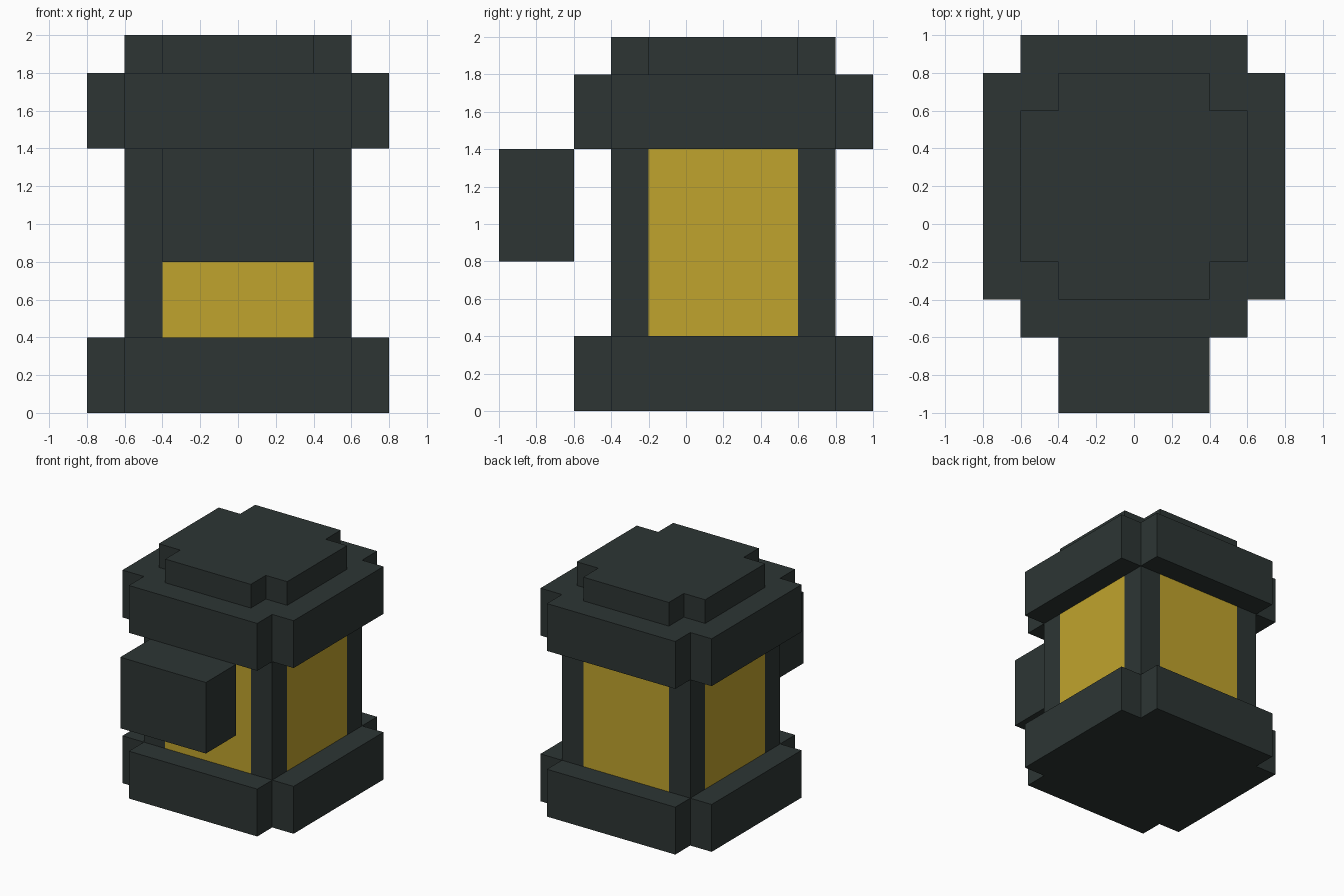
import bpy
import bmesh

cube = bpy.data.objects.get("Cube")
if cube:
    bpy.data.objects.remove(cube, do_unlink=True)

CENTER_Y = 0.2   # axis of the lantern body
STEP = 0.2       # size of the corner notches


def make_material(name, color):
    mat = bpy.data.materials.new(name)
    mat.use_nodes = True
    mat.diffuse_color = color
    mat.node_tree.nodes["Principled BSDF"].inputs["Base Color"].default_value = color
    return mat


iron = make_material("dark iron", (0.026, 0.036, 0.034, 1))
amber = make_material("amber glass", (0.527, 0.371, 0.026, 1))


def prism(name, outline, bottom, top, mat):
    """Extrude a flat outline upwards from bottom to top."""
    bm = bmesh.new()
    base = bm.faces.new([bm.verts.new((x, y, bottom)) for x, y in outline])
    result = bmesh.ops.extrude_face_region(bm, geom=[base], use_keep_orig=True)
    for item in result["geom"]:
        if isinstance(item, bmesh.types.BMVert):
            item.co.z = top
    bmesh.ops.recalc_face_normals(bm, faces=bm.faces)
    mesh = bpy.data.meshes.new(name)
    bm.to_mesh(mesh)
    bm.free()
    mesh.materials.append(mat)
    obj = bpy.data.objects.new(name, mesh)
    bpy.context.collection.objects.link(obj)
    return obj


def notched_square(half):
    """Square outline with a square notch cut from every corner."""
    inner = half - STEP
    quarter = [(half, inner), (inner, inner), (inner, half)]
    points = []
    for _ in range(4):
        points += quarter
        quarter = [(-y, x) for x, y in quarter]
    return [(x, y + CENTER_Y) for x, y in points]


def rectangle(x, y, width, depth):
    w, d = width / 2, depth / 2
    return [(x - w, y - d), (x + w, y - d), (x + w, y + d), (x - w, y + d)]


# Stepped base, rim and cap
prism("base", notched_square(0.8), 0, 0.4, iron)
prism("upper_rim", notched_square(0.8), 1.4, 1.8, iron)
prism("cap", notched_square(0.6), 1.8, 2.0, iron)

# Glass core with a flush post in each corner
prism("glass_core", notched_square(0.6), 0.4, 1.4, amber)
for side, sx in (("left", 1), ("right", -1)):
    for end, sy in (("front", -1), ("back", 1)):
        outline = rectangle(0.5 * sx, CENTER_Y + 0.5 * sy, STEP, STEP)
        prism(f"{end}_{side}_post", outline, 0.4, 1.4, iron)

# Block hanging in front of the rim
prism("front_block", rectangle(0, -0.8, 0.8, 0.4), 0.8, 1.4, iron)
